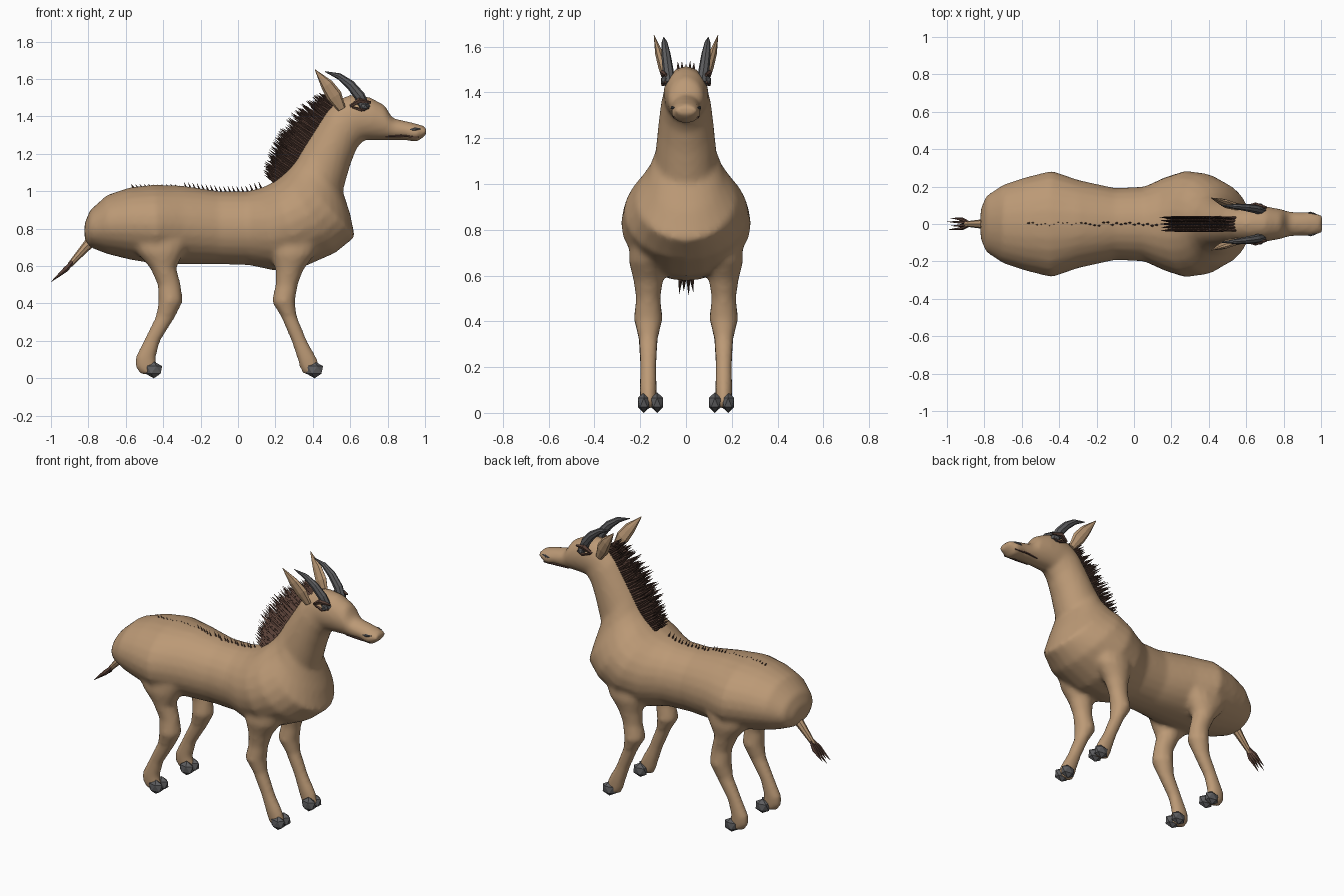
import bpy, bmesh, math, random
from mathutils import Vector

random.seed(4)
cube = bpy.data.objects.get("Cube")
if cube:
    bpy.data.objects.remove(cube)


def material(name, r, g, b):
    m = bpy.data.materials.new(name)
    m.use_nodes = True
    m.diffuse_color = (r, g, b, 1)
    bsdf = next(n for n in m.node_tree.nodes if n.type == "BSDF_PRINCIPLED")
    bsdf.inputs["Base Color"].default_value = (r, g, b, 1)
    return m


TAN = material("tan_hide", 0.50, 0.32, 0.18)
BROWN = material("dark_brown_hair", 0.10, 0.052, 0.038)
GREY = material("grey_horn", 0.11, 0.11, 0.115)


def finish(bm, name, mat, smooth=False):
    bmesh.ops.recalc_face_normals(bm, faces=bm.faces)
    mesh = bpy.data.meshes.new(name)
    bm.to_mesh(mesh)
    bm.free()
    for p in mesh.polygons:
        p.use_smooth = smooth
    mesh.materials.append(mat)
    ob = bpy.data.objects.new(name, mesh)
    bpy.context.collection.objects.link(ob)
    return ob


def skin(bm, rings):
    """Join rings of points into a closed skin with capped ends."""
    loops = [[bm.verts.new(p) for p in ring] for ring in rings]
    n = len(loops[0])
    for a, b in zip(loops, loops[1:]):
        for i in range(n):
            j = (i + 1) % n
            bm.faces.new((a[i], a[j], b[j], b[i]))
    bm.faces.new(loops[0])
    bm.faces.new(loops[-1])


def loft(bm, sections, y=0.0, n=24):
    """Each section: two opposite points in the xz plane and a half width."""
    rings = []
    for ax, az, bx, bz, w in sections:
        ring = []
        for i in range(n):
            t = math.tau * i / n
            k = (1 + math.cos(t)) / 2
            ring.append((bx + (ax - bx) * k, y + w * math.sin(t), bz + (az - bz) * k))
        rings.append(ring)
    skin(bm, rings)


def tube(bm, pts, radii, n=6, flat=1.0):
    """Tapered tube through points, thinned sideways by flat."""
    pts = [Vector(p) for p in pts]
    rings = []
    for i, p in enumerate(pts):
        t = (pts[min(i + 1, len(pts) - 1)] - pts[max(i - 1, 0)]).normalized()
        u = t.cross(Vector((0, 1, 0))).normalized()
        v = t.cross(u)
        rings.append([p + radii[i] * (u * math.cos(a) + v * flat * math.sin(a))
                      for a in (math.tau * k / n for k in range(n))])
    skin(bm, rings)


# Trunk, neck and head as one loft from rump to nose
trunk = [
    (-.82, .83, -.82, .74, .08), (-.79, .90, -.79, .70, .15), (-.70, .98, -.70, .665, .21),
    (-.58, 1.02, -.58, .635, .25), (-.45, 1.035, -.43, .61, .285), (-.30, 1.03, -.29, .61, .235),
    (-.10, 1.0, -.10, .61, .192), (.05, 1.0, .06, .605, .20), (.13, 1.02, .20, .575, .25),
    (.19, 1.05, .36, .60, .285), (.24, 1.09, .52, .67, .27), (.28, 1.13, .625, .755, .22),
    (.31, 1.17, .60, .88, .17), (.35, 1.24, .56, 1.0, .135), (.42, 1.35, .60, 1.14, .122),
    (.47, 1.43, .635, 1.23, .112), (.52, 1.485, .675, 1.275, .10), (.60, 1.515, .72, 1.275, .098),
    (.70, 1.505, .76, 1.275, .09), (.785, 1.46, .80, 1.275, .078), (.825, 1.39, .84, 1.275, .066),
    (.90, 1.375, .90, 1.273, .062), (.96, 1.36, .955, 1.262, .066), (1.006, 1.345, 1.006, 1.30, .045),
]
front_leg = [
    (.17, .76, .45, .76, .08), (.18, .66, .41, .66, .085), (.20, .58, .35, .58, .065),
    (.20, .50, .32, .50, .054), (.18, .41, .305, .41, .064), (.23, .33, .315, .33, .044),
    (.285, .20, .37, .20, .036), (.315, .11, .42, .11, .038), (.33, .06, .44, .06, .036),
    (.35, .02, .43, .02, .03),
]
hind_leg = [
    (-.60, .76, -.24, .76, .08), (-.54, .67, -.29, .67, .085), (-.47, .59, -.33, .59, .067),
    (-.43, .50, -.305, .50, .054), (-.425, .41, -.295, .41, .064), (-.44, .33, -.335, .33, .044),
    (-.505, .20, -.415, .20, .036), (-.55, .11, -.44, .11, .038), (-.55, .06, -.43, .06, .036),
    (-.52, .02, -.43, .02, .03),
]
bm = bmesh.new()
loft(bm, trunk)
for side in (-1, 1):
    for leg in (front_leg, hind_leg):
        loft(bm, leg, side * .165, 16)
body = finish(bm, "body", TAN, True)
rm = body.modifiers.new("merge", "REMESH")
rm.mode = "VOXEL"
rm.voxel_size = 0.015
rm.use_smooth_shade = True
sm = body.modifiers.new("soften", "SMOOTH")
sm.factor = 0.5
sm.iterations = 5

for side, label in ((1, "left"), (-1, "right")):
    # Cloven hooves
    for x, leg in ((.41, "front"), (-.45, "hind")):
        bm = bmesh.new()
        for dy in (-.029, .029):
            new = bmesh.ops.create_icosphere(bm, subdivisions=1, radius=1)["verts"]
            for v in new:
                v.co = Vector((x + v.co.x * .05, side * .155 + dy + v.co.y * .031,
                               .045 + v.co.z * .045))
        finish(bm, f"{leg}_hoof_{label}", GREY)

    # Ears
    bm = bmesh.new()
    tube(bm, [(.555, side * .085, 1.44), (.515, side * .10, 1.51), (.475, side * .118, 1.57),
              (.412, side * .14, 1.65)], [.022, .042, .034, .002], 8, .5)
    finish(bm, f"ear_{label}", TAN)

    # Horns sweeping backwards
    bm = bmesh.new()
    tube(bm, [(.68, side * .07, 1.44), (.65, side * .08, 1.51), (.60, side * .088, 1.57),
              (.54, side * .094, 1.615), (.465, side * .098, 1.64)],
         [.03, .029, .025, .017, .002], 8, .8)
    finish(bm, f"horn_{label}", GREY)

    # Eyes with brown lids
    bm = bmesh.new()
    bmesh.ops.create_icosphere(bm, subdivisions=1, radius=.024)
    eye = finish(bm, f"eye_{label}", GREY)
    eye.location = (.675, side * .088, 1.452)
    bm = bmesh.new()
    tube(bm, [(.60, side * .092, 1.455), (.65, side * .10, 1.485), (.71, side * .088, 1.475)],
         [.008, .016, .006], 5)
    tube(bm, [(.61, side * .095, 1.45), (.66, side * .10, 1.435), (.70, side * .09, 1.445)],
         [.006, .01, .005], 5)
    finish(bm, f"eyelids_{label}", BROWN)

    # Mouth line and nostril
    bm = bmesh.new()
    tube(bm, [(.79, side * .046, 1.293), (.87, side * .053, 1.296), (.965, side * .052, 1.29)],
         [.004, .007, .004], 5)
    finish(bm, f"mouth_{label}", BROWN)
    bm = bmesh.new()
    tube(bm, [(.915, side * .058, 1.328), (.945, side * .061, 1.333), (.975, side * .052, 1.334)],
         [.002, .009, .003], 6, .6)
    finish(bm, f"nostril_{label}", GREY)

# Upright mane along the back of the neck
crest = [Vector(p) for p in ((.20, 0, 1.05), (.31, 0, 1.17), (.42, 0, 1.34), (.53, 0, 1.49))]
bm = bmesh.new()
rows = 46
for r in range(rows):
    t = r / (rows - 1)
    s = min(int(t * 3), 2)
    root = crest[s].lerp(crest[s + 1], t * 3 - s)
    for k in range(-2, 3):
        length = (.065 + .085 * math.sin(math.pi * t) ** .7) * random.uniform(.8, 1.1)
        lean = Vector((-.80, k * .02, .60 + random.uniform(-.12, .12))).normalized()
        base = root + Vector((.015, k * .016, -.012))
        tube(bm, [base, base + lean * length * .6, base + lean * (length + .02)],
             [.009, .007, .0005], 4)
finish(bm, "mane", BROWN)

# Short bristles along the back
bm = bmesh.new()
for i in range(30):
    x = -.55 + i * .0235
    z = 1.0 + .03 * min(1, max(0, (-.08 - x) / .25)) + .035 * max(0, (x - .05) / .12)
    h = .028 if x > -.28 else .008
    y = random.uniform(-.01, .01)
    tube(bm, [(x, y, z - .025), (x - .022, y, z + h)], [.009, .0005], 4)
finish(bm, "back_bristles", BROWN)

# Tail with a split hair tuft
bm = bmesh.new()
tube(bm, [(-.75, 0, .77), (-.82, 0, .695), (-.90, 0, .605)], [.035, .024, .014], 8)
finish(bm, "tail", TAN)
bm = bmesh.new()
for y, reach in ((-.03, .95), (-.01, .8), (.012, 1.0), (.032, .85)):
    tube(bm, [(-.875, y * .2, .635), (-.92, y * .8, .585),
              (-.90 - .10 * reach, y, .60 - .085 * reach)], [.008, .016, .001], 5, .6)
finish(bm, "tail_tuft", BROWN)
